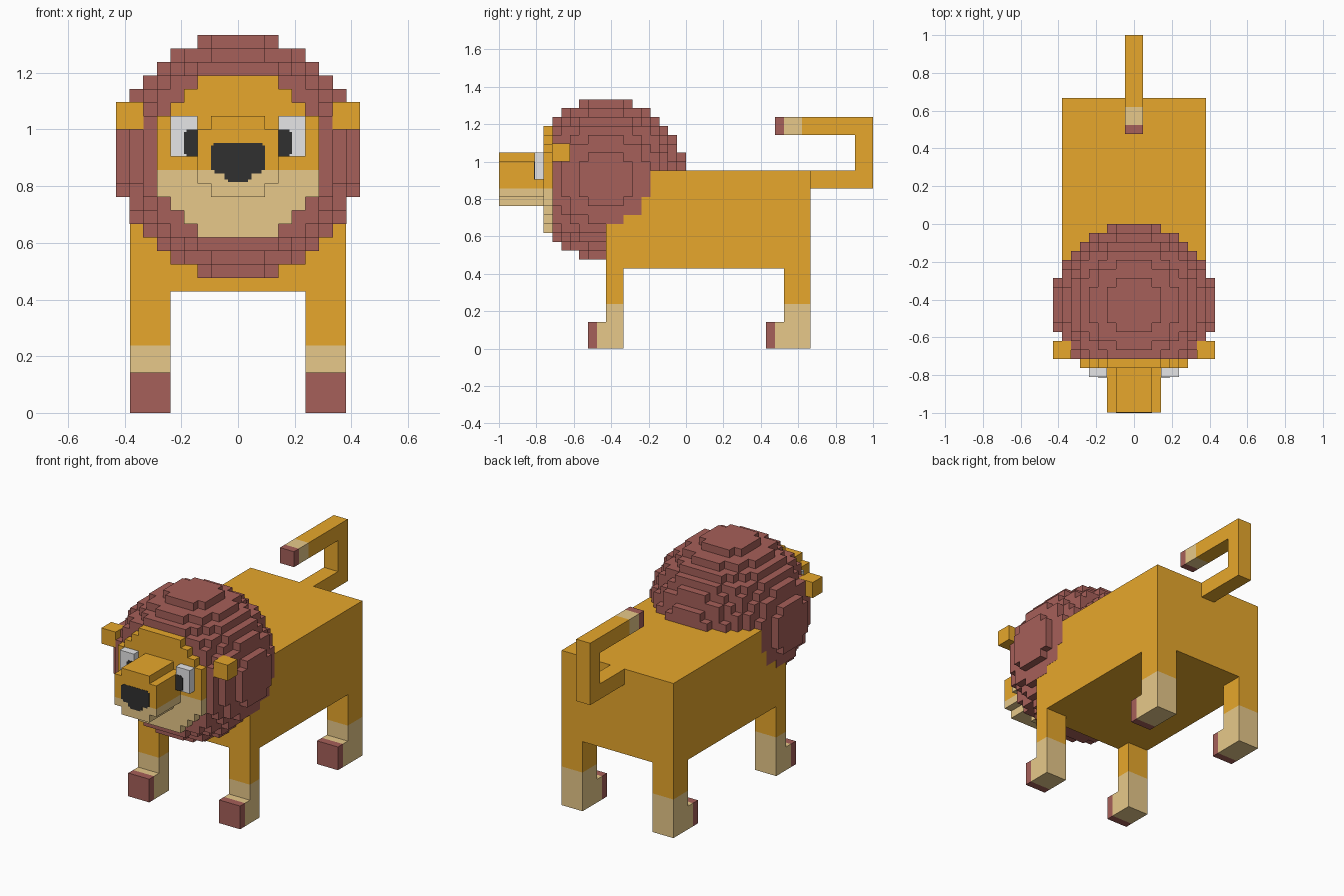
import bpy, bmesh

if "Cube" in bpy.data.objects:
    bpy.data.objects.remove(bpy.data.objects["Cube"], do_unlink=True)

U = 1 / 21  # size of one block


def material(name, rgb):
    m = bpy.data.materials.new(name)
    m.use_nodes = True
    m.diffuse_color = (*rgb, 1)
    m.node_tree.nodes["Principled BSDF"].inputs["Base Color"].default_value = (*rgb, 1)
    return m


GOLD = material("golden fur", (0.97, 0.47, 0.03))
CREAM = material("cream fur", (0.95, 0.69, 0.30))
BROWN = material("brown mane", (0.38, 0.115, 0.10))
WHITE = material("eye white", (0.96, 0.96, 0.97))
BLACK = material("black", (0.03, 0.03, 0.03))


def finish(name, bm, *mats):
    bmesh.ops.recalc_face_normals(bm, faces=bm.faces)
    mesh = bpy.data.meshes.new(name)
    bm.to_mesh(mesh)
    bm.free()
    for m in mats:
        mesh.materials.append(m)
    ob = bpy.data.objects.new(name, mesh)
    bpy.context.collection.objects.link(ob)
    return ob


def prism(name, axis, outline, a, b, mat):
    """Extrude an outline of (u, z) points, in blocks, from a to b along x or y."""
    def place(u, z, t):
        return (t * U, u * U, z * U) if axis == "x" else (u * U, t * U, z * U)
    bm = bmesh.new()
    face = bm.faces.new([bm.verts.new(place(u, z, a)) for u, z in outline])
    ext = bmesh.ops.extrude_face_region(bm, geom=[face])
    shift = ((b - a) * U, 0, 0) if axis == "x" else (0, (b - a) * U, 0)
    bmesh.ops.translate(bm, vec=shift,
                        verts=[v for v in ext["geom"] if isinstance(v, bmesh.types.BMVert)])
    return finish(name, bm, mat)


def box(name, x, y, z, mat):
    return prism(name, "y", [(x[0], z[0]), (x[1], z[0]), (x[1], z[1]), (x[0], z[1])],
                 y[0], y[1], mat)


def mirrored(half):
    """Complete an outline given by its right half, listed upwards."""
    return half + [(-u, z) for u, z in reversed(half)]


def block_ball(name, layers, stretch, rule, *mats):
    """Outer skin of the blocks of a ball of radius 9, limited to some y layers."""
    centre = (0, -9, 19)
    cells = {(i, j, k) for i in range(-9, 9) for j in layers for k in range(-9, 9)
             if (i + .5) ** 2 + (j + .5) ** 2 + (k + .5) ** 2 <= 81}
    bm = bmesh.new()
    for c in cells:
        for ax in range(3):
            for side in (0, 1):
                n = list(c)
                n[ax] += 2 * side - 1
                if tuple(n) in cells:
                    continue
                quad = []
                for du, dv in ((0, 0), (1, 0), (1, 1), (0, 1)):
                    p = list(c)
                    p[ax] += side
                    p[(ax + 1) % 3] += du
                    p[(ax + 2) % 3] += dv
                    quad.append(bm.verts.new([(p[d] * (stretch if d == 0 else 1)
                                               + centre[d]) * U for d in range(3)]))
                bm.faces.new(quad).material_index = rule(c[2] + centre[2])
    bmesh.ops.remove_doubles(bm, verts=bm.verts, dist=1e-4)
    bmesh.ops.recalc_face_normals(bm, faces=bm.faces)
    bmesh.ops.dissolve_limit(bm, angle_limit=0.01, verts=bm.verts, edges=bm.edges,
                             delimit={"MATERIAL"})
    return finish(name, bm, *mats)


# Body
box("body", (-8, 8), (-9, 14), (9, 20), GOLD)

# Legs: golden top, cream sock with a foot, brown toes
for side, (x0, x1) in (("left", (5, 8)), ("right", (-8, -5))):
    for end, front, back in (("front", -9, -7), ("back", 11, 14)):
        name = f"{end}_{side}"
        box(name + "_leg", (x0, x1), (front, back), (5, 9), GOLD)
        prism(name + "_sock", "x",
              [(front - 1, 0), (back, 0), (back, 5), (front, 5), (front, 3), (front - 1, 3)],
              x0, x1, CREAM)
        box(name + "_toes", (x0, x1), (front - 2, front - 1), (0, 3), BROWN)

# Mane and face share one ball; the mane stands just proud of the flanks
block_ball("mane", range(-6, 9), 1.003, lambda z: 0, BROWN)
block_ball("face", [-7], 1, lambda z: 0 if z >= 18 else 1, GOLD, CREAM)

# Muzzle, stepped at its edges
prism("muzzle_top", "y", mirrored([(3, 18), (3, 21), (2, 21), (2, 22)]), -20.97, -16, GOLD)
prism("muzzle_jaw", "y", mirrored([(2, 16), (2, 17), (3, 17), (3, 18)]), -20.97, -16, CREAM)
prism("nose", "y",
      mirrored([(.75, 17.1), (.75, 17.3), (1, 17.3), (1, 17.75), (1.75, 17.75), (1.75, 18),
                (2, 18), (2, 19.8), (1.8, 19.8), (1.8, 20)]), -21, -20.97, BLACK)

# Eyes and ears
for side, s in (("left", 1), ("right", -1)):
    box(side + "_eye", sorted((3 * s, 5 * s)), (-17, -16), (19, 22), WHITE)
    prism(side + "_pupil", "y",
          [(s * u, z) for u, z in ((3, 19), (3.8, 19), (3.8, 19.2), (4, 19.2), (4, 20.8),
                                   (3.8, 20.8), (3.8, 21), (3, 21))], -17.04, -17, BLACK)
    box(side + "_ear", sorted((7 * s, 9.03 * s)), (-15.02, -13), (21, 23.02), GOLD)

# Tail bent forward over the back, with a cream band and a brown tip
prism("tail", "x", [(14, 18), (21, 18), (21, 26), (13, 26), (13, 24), (19, 24), (19, 20),
                    (14, 20)], -1, 1, GOLD)
box("tail_band", (-1, 1), (11, 13), (24, 26), CREAM)
box("tail_tip", (-1, 1), (10, 11), (24, 26), BROWN)
